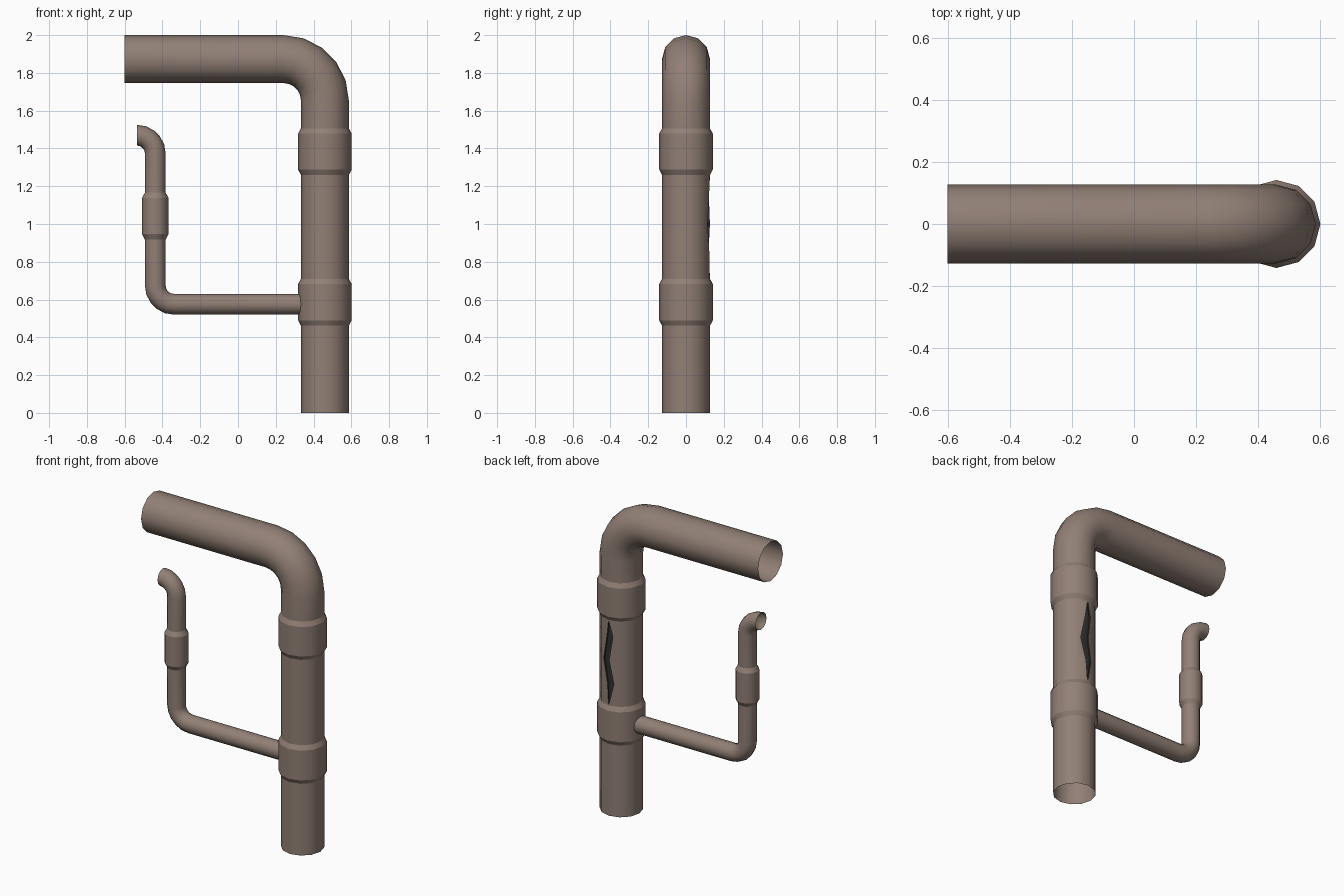
import bpy, bmesh, math
from mathutils import Vector

if "Cube" in bpy.data.objects:
    bpy.data.objects.remove(bpy.data.objects["Cube"])

SIDES = 12


def material(name, rgb):
    m = bpy.data.materials.new(name)
    m.diffuse_color = (*rgb, 1)
    m.use_nodes = True
    m.node_tree.nodes["Principled BSDF"].inputs["Base Color"].default_value = m.diffuse_color
    return m


BROWN = material("dull brown", (0.285, 0.215, 0.18))
DARK = material("crack dark", (0.028, 0.03, 0.03))


def straight(x, z, r, deg, sharp=False):
    return (x, z, r, math.radians(deg), sharp)


def bend(cx, cz, radius, r, start, end, a0, steps):
    """Elbow rings: heading start->end, placed at angle a0 around the centre."""
    out = []
    turn = end - start
    for i in range(steps + 1):
        a = math.radians(a0 + turn * i / steps)
        out.append((cx + radius * math.cos(a), cz + radius * math.sin(a), r,
                    math.radians(start + turn * i / steps), False))
    return out


def collar(x, z0, z1, r, rc):
    """Four rings of a thicker sleeve with bevelled ends."""
    b = 0.028
    return [straight(x, z, q, 90, True) for z, q in
            ((z0, r), (z0 + b, rc), (z1 - b, rc), (z1, r))]


def sweep(bm, rings, skip=lambda z0, z1, j: False):
    rows = []
    for x, z, r, t, _ in rings:
        n = Vector((math.sin(t), 0, -math.cos(t)))
        rows.append([bm.verts.new(Vector((x, 0, z)) + r * (
            n * math.cos(2 * math.pi * j / SIDES) +
            Vector((0, math.sin(2 * math.pi * j / SIDES), 0))))
            for j in range(SIDES)])
    for i in range(len(rows) - 1):
        for j in range(SIDES):
            if skip(rings[i][1], rings[i + 1][1], j):
                continue
            k = (j + 1) % SIDES
            bm.faces.new((rows[i][j], rows[i][k], rows[i + 1][k], rows[i + 1][j]))
    for row, ring in zip(rows, rings):
        if ring[4]:
            for j in range(SIDES):
                e = bm.edges.get((row[j], row[(j + 1) % SIDES]))
                if e:
                    e.smooth = False


def finish(name, bm, mat, smooth=True):
    bmesh.ops.remove_doubles(bm, verts=bm.verts, dist=0.0005)
    for f in bm.faces:
        f.smooth = smooth
    me = bpy.data.meshes.new(name)
    bm.to_mesh(me)
    bm.free()
    me.materials.append(mat)
    ob = bpy.data.objects.new(name, me)
    bpy.context.collection.objects.link(ob)


X, R, RC = 0.46, 0.127, 0.142

# jagged crack at the back: height, low angle, high angle
crack = [(0.72, 88, 90), (0.85, 84, 104), (1.0, 68, 90.5), (1.155, 82, 101), (1.25, 88, 90)]


def on_pipe(angle, z, inset=0.0):
    """Point on the flat-sided pipe wall."""
    off = math.radians(angle % 30 - 15)
    r = R * math.cos(math.radians(15)) / math.cos(off) - inset
    a = math.radians(angle)
    return Vector((X + r * math.cos(a), r * math.sin(a), z))


def grid(bm, rows):
    vs = [[bm.verts.new(p) if p is not None else None for p in row] for row in rows]
    for a, b in zip(vs, vs[1:]):
        for j in range(len(a) - 1):
            if None not in (a[j], a[j + 1], b[j], b[j + 1]):
                bm.faces.new((a[j], a[j + 1], b[j + 1], b[j]))


# main pipe with two collars, elbow and cracked back
main = [straight(X, 0, R, 90)]
main += collar(X, 0.462, 0.71, R, RC)
main += [straight(X, z, R, 90) for z, _, _ in crack]
main += collar(X, 1.26, 1.506, R, RC)
main += bend(X - 0.22, 1.653, 0.22, R, 90, 180, 0, 5)
main += [straight(-0.602, 1.873, R, 180)]
bm = bmesh.new()
sweep(bm, main, lambda a, b, j: a > 0.715 and b < 1.255 and j in (2, 3))
grid(bm, [[on_pipe(60, z), on_pipe(lo, z)] for z, lo, hi in crack])
grid(bm, [[on_pipe(hi, z), on_pipe(120, z)] for z, lo, hi in crack])
finish("main_pipe", bm, BROWN)

# dark recess inside the crack
bm = bmesh.new()
D = 0.009
grid(bm, [[on_pipe(lo, z), on_pipe(lo, z, D), on_pipe((lo + hi) / 2, z, D),
           on_pipe(hi, z, D), on_pipe(hi, z)] for z, lo, hi in crack])
finish("crack_recess", bm, DARK, False)

# thin branch pipe with one collar and two elbows
BX, BR = -0.438, 0.055
branch = [straight(0.36, 0.575, BR, 180)]
branch += bend(BX + 0.1, 0.675, 0.1, BR, 180, 90, 270, 5)
branch += collar(BX, 0.918, 1.166, BR, 0.07)
branch += bend(BX - 0.097, 1.373, 0.097, BR, 90, 180, 0, 5)
bm = bmesh.new()
sweep(bm, branch)
finish("branch_pipe", bm, BROWN)
